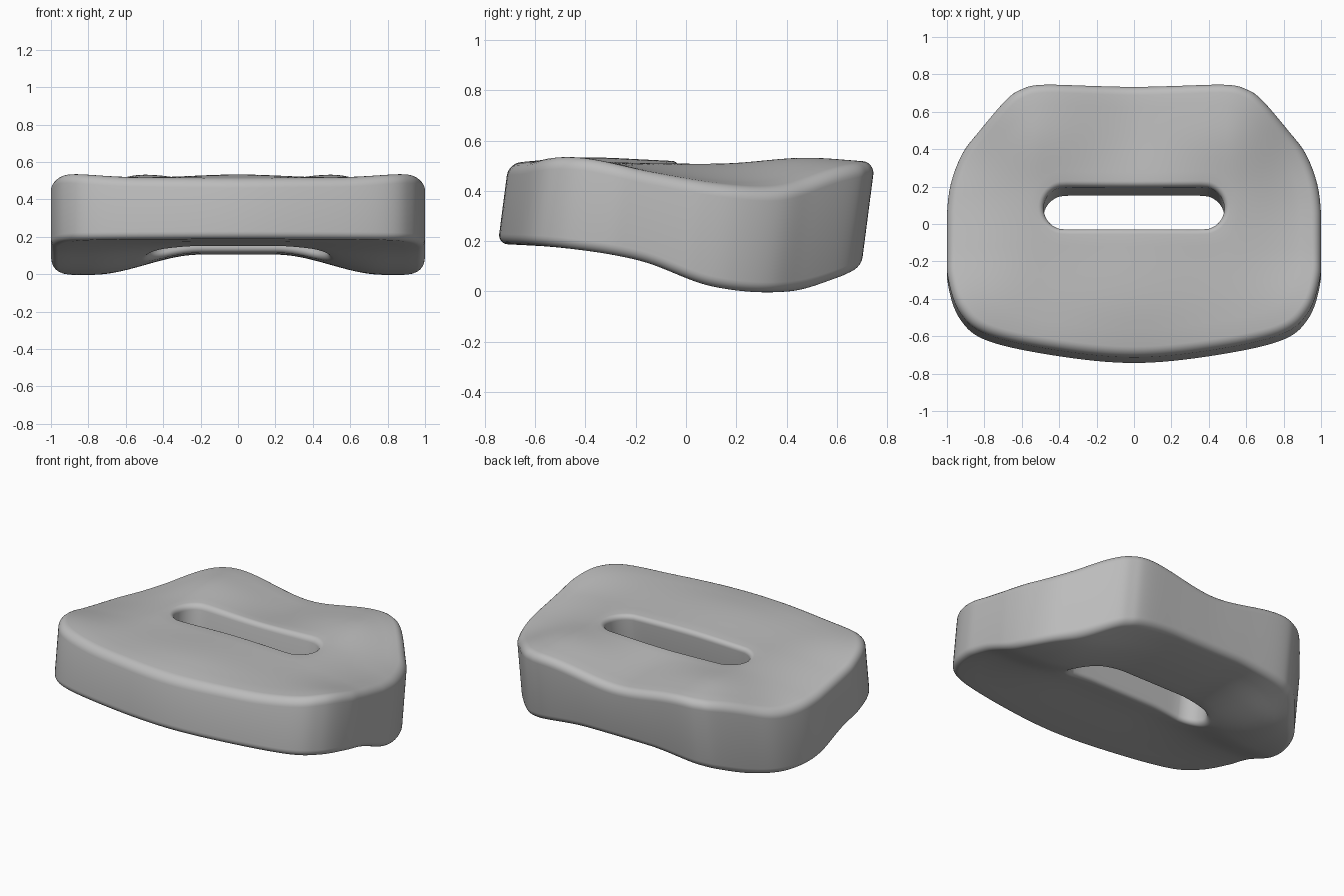
import bpy, bmesh, math
from mathutils import Vector

cube = bpy.data.objects.get("Cube")
if cube:
    bpy.data.objects.remove(cube)


def catmull(a, b, c, d, t):
    """Smooth interpolation between b and c."""
    return b + (c - a) * (t / 2) + (2 * a - 5 * b + 4 * c - d) * (t * t / 2) \
        + (3 * b - a - 3 * c + d) * (t ** 3 / 2)


def smooth(lo, hi, v):
    t = min(max((v - lo) / (hi - lo), 0), 1)
    return t * t * (3 - 2 * t)


def along(levels, y):
    """Height read from levels spaced evenly from front to back."""
    f = min(max((y + 0.75) / 0.3, 0), 4.999)
    i = int(f)
    pick = [levels[min(max(i + k, 0), 5)] for k in (-1, 0, 1, 2)]
    return catmull(*pick, f - i)


# Front-to-back height profiles: middle, raised ridges and sides
TOP_MID = (0.51, 0.533, 0.523, 0.505, 0.475, 0.455)
TOP_RIDGE = (0.515, 0.518, 0.51, 0.51, 0.532, 0.515)
TOP_SIDE = (0.535, 0.535, 0.475, 0.425, 0.405, 0.47)
BASE_MID = (0.19, 0.175, 0.16, 0.12, 0.105, 0.115)
BASE_SIDE = (0.19, 0.172, 0.122, 0.02, 0.0, 0.07)


def height(x, y, upper):
    x = abs(x)
    if upper:
        s = smooth(0, 0.5, x)
        inner = along(TOP_MID, y) * (1 - s) + along(TOP_RIDGE, y) * s
        outer, s = along(TOP_SIDE, y), smooth(0.5, 1, x)
    else:
        inner, outer = along(BASE_MID, y), along(BASE_SIDE, y)
        s = smooth(0.2, 0.78, x)
    return inner * (1 - s) + outer * s


# Outline: right half mirrored into a closed smooth loop
half = [(0, -0.726), (0.4, -0.69), (0.78, -0.608), (0.93, -0.49), (0.995, -0.3),
        (1, -0.1), (0.998, 0.08), (0.975, 0.23), (0.915, 0.38), (0.82, 0.5),
        (0.68, 0.655), (0.6, 0.707), (0.5, 0.73), (0.25, 0.729), (0, 0.727)]
loop = [Vector(p) for p in half] + [Vector((-x, y)) for x, y in half[-2:0:-1]]
n = len(loop)
outline = []
for i in range(n):
    for k in range(8):
        p = catmull(*[loop[(i + j) % n] for j in (-1, 0, 1, 2)], k / 8)
        outline.append(Vector((min(max(p.x, -1), 1), p.y)))

# Each outline point is paired with a point of the slot
SLOT_Y, SLOT_HALF, SLOT_R = 0.068, 0.37, 0.113


def slot_point(p):
    c = Vector((min(max(p.x * 0.75, -SLOT_HALF), SLOT_HALF), SLOT_Y))
    d = p - c
    if abs(c.x) < SLOT_HALF:
        d.x = 0
    return c + d.normalized() * SLOT_R


def face_rings(upper):
    """Rings from slot wall to outer wall: (fraction, inset, drop)."""
    rim_in, rim_out = (0.03, 0.05) if upper else (0.03, 0.04)
    arc = [math.radians(a) for a in range(0, 91, 15)]
    rings = [(0, rim_in * (1 - math.cos(a)), rim_in * (1 - math.sin(a))) for a in arc]
    rings += [(k / 14, 0, 0) for k in range(2, 12)]
    rings += [(1, -rim_out * (1 - math.cos(a)), rim_out * (1 - math.sin(a)))
              for a in reversed(arc)]
    return [(upper, *r) for r in rings]


# Padded body: rings over the top, down the wall and back under to the slot
bm = bmesh.new()
rows = []
for upper, frac, inset, drop in face_rings(True) + face_rings(False)[::-1]:
    row = []
    for p in outline:
        s = slot_point(p)
        q = s.lerp(p, frac) + (p - s).normalized() * inset
        z = height(q.x, q.y, upper) + (-drop if upper else drop)
        row.append(bm.verts.new((q.x, q.y + 0.13 * (z - 0.36), z)))
    rows.append(row)
m = len(outline)
for a, b in zip(rows, rows[1:] + rows[:1]):
    for i in range(m):
        j = (i + 1) % m
        bm.faces.new((a[i], a[j], b[j], b[i]))
bmesh.ops.recalc_face_normals(bm, faces=bm.faces)

mesh = bpy.data.meshes.new("slotted_pad")
bm.to_mesh(mesh)
bm.free()
pad = bpy.data.objects.new("slotted_pad", mesh)
bpy.context.collection.objects.link(pad)

# Plain grey material
grey = bpy.data.materials.new("plain_grey")
grey.use_nodes = True
colour = (0.5, 0.5, 0.5, 1)
grey.diffuse_color = colour
grey.node_tree.nodes["Principled BSDF"].inputs["Base Color"].default_value = colour
mesh.materials.append(grey)

bpy.context.view_layer.objects.active = pad
pad.select_set(True)
bpy.ops.object.shade_smooth_by_angle(angle=math.radians(40))
